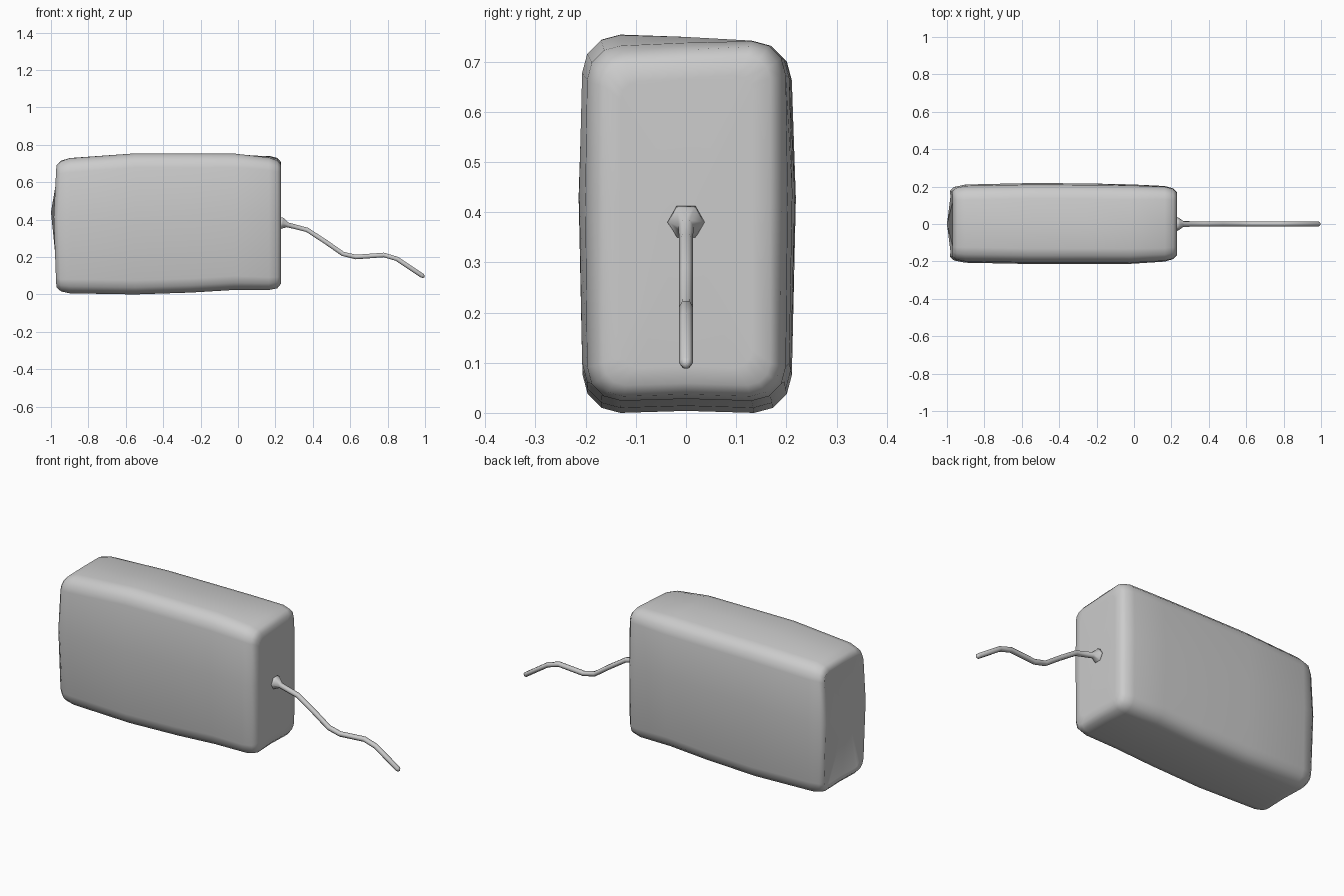
import bpy, bmesh
from math import sin, cos, pi
from mathutils import Vector


def loft(name, rings, cap_a, cap_b):
    """Skin a list of equal rings and close each end with a fan to a centre point."""
    bm = bmesh.new()
    loops = [[bm.verts.new(p) for p in r] for r in rings]
    n = len(loops[0])
    for a, b in zip(loops, loops[1:]):
        for i in range(n):
            j = (i + 1) % n
            bm.faces.new((a[i], a[j], b[j], b[i]))
    for ring, centre in ((loops[0], cap_a), (loops[-1], cap_b)):
        c = bm.verts.new(centre)
        for i in range(n):
            bm.faces.new((ring[i], ring[(i + 1) % n], c))
    bmesh.ops.recalc_face_normals(bm, faces=bm.faces)
    me = bpy.data.meshes.new(name)
    bm.to_mesh(me)
    bm.free()
    me.shade_smooth()
    ob = bpy.data.objects.new(name, me)
    bpy.context.collection.objects.link(ob)
    return ob


def section(x, front, back, bottom, top_f, top_b, r, bulge, lean):
    """Soft rectangular slice: rounded corners and slightly swollen sides."""
    pts = []
    corners = [(back, top_b, 1, 1), (front, top_f, -1, 1),
               (front, bottom, -1, -1), (back, bottom, 1, -1)]
    mid_z = (bottom + top_f) / 2
    mids = [(0, (top_f + top_b) / 2 + bulge * 0.3), (front - bulge, mid_z + 0.05),
            (0, bottom + 0.004), (back + bulge, mid_z + 0.05)]
    for k, (y, z, sy, sz) in enumerate(corners):
        for s in range(4):
            a = k * pi / 2 + s * pi / 6
            pts.append((y - sy * r + r * cos(a), z - sz * r + r * sin(a)))
        pts.append(mids[k])
    # end slices bow outwards towards their middle by "lean"
    return [Vector((x + lean * (1 - min(1, abs(z - mid_z) / 0.38)), y, z)) for y, z in pts]


# Soft block body, sliced along its length
slices = [
    (-0.955, -0.150, 0.150, 0.055, 0.665, 0.670, 0.035, 0.000, -0.030),
    (-0.968, -0.172, 0.175, 0.040, 0.690, 0.690, 0.050, 0.002, -0.020),
    (-0.945, -0.190, 0.193, 0.016, 0.712, 0.714, 0.065, 0.005, -0.020),
    (-0.900, -0.200, 0.204, 0.006, 0.728, 0.726, 0.075, 0.007, 0),
    (-0.550, -0.206, 0.211, 0.000, 0.754, 0.738, 0.075, 0.008, 0),
    (-0.250, -0.206, 0.209, 0.010, 0.754, 0.740, 0.075, 0.008, 0),
    (-0.020, -0.207, 0.206, 0.024, 0.753, 0.742, 0.075, 0.006, 0),
    (0.165, -0.197, 0.199, 0.024, 0.732, 0.741, 0.068, 0.004, 0),
    (0.210, -0.185, 0.188, 0.033, 0.716, 0.730, 0.060, 0.002, 0),
    (0.228, -0.165, 0.168, 0.055, 0.696, 0.710, 0.045, 0.000, 0.003),
    (0.231, -0.130, 0.132, 0.090, 0.660, 0.672, 0.035, 0.000, 0),
]
loft("body", [section(*s) for s in slices], (-1.0, 0, 0.44), (0.230, 0, 0.38))

# Wavy cord with a flared root: x, z, radius
path = [(0.228, 0.380, 0.038), (0.238, 0.380, 0.034), (0.265, 0.372, 0.015),
        (0.37, 0.345, 0.014), (0.47, 0.280, 0.014), (0.56, 0.217, 0.014),
        (0.63, 0.200, 0.014), (0.78, 0.211, 0.014), (0.85, 0.190, 0.014),
        (0.985, 0.100, 0.014), (0.993, 0.095, 0.009)]
rings = []
for i, (x, z, r) in enumerate(path):
    p, q = path[max(i - 1, 0)], path[min(i + 1, len(path) - 1)]
    t = Vector((q[0] - p[0], 0, q[1] - p[1])).normalized()
    up = Vector((-t.z, 0, t.x))
    rings.append([Vector((x, 0, z)) + r * (Vector((0, cos(a), 0)) + up * sin(a))
                  for a in (k * pi / 3 for k in range(6))])
loft("cord", rings, (0.22, 0, 0.38), (0.997, 0, 0.092))
